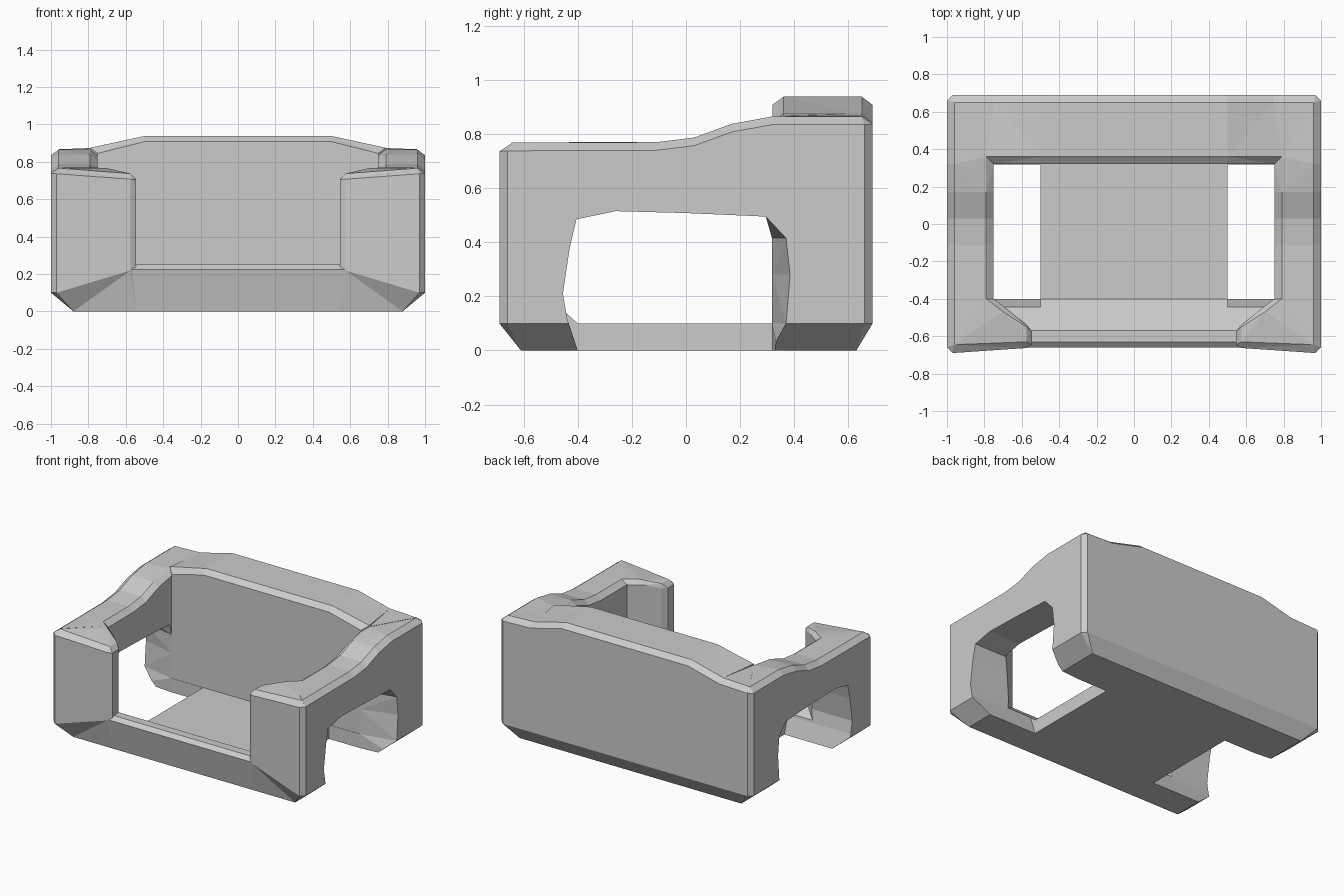
import bpy, bmesh

if "Cube" in bpy.data.objects:
    bpy.data.objects.remove(bpy.data.objects["Cube"])

def clamp(v, lo, hi):
    return max(lo, min(hi, v))

def loft(name, rings):
    """Closed-section loft with capped ends."""
    bm = bmesh.new()
    vs = [[bm.verts.new(p) for p in r] for r in rings]
    n = len(rings[0])
    for a, b in zip(vs, vs[1:]):
        for i in range(n):
            j = (i + 1) % n
            bm.faces.new((a[i], a[j], b[j], b[i]))
    bm.faces.new(vs[0][::-1])
    bm.faces.new(vs[-1])
    bmesh.ops.remove_doubles(bm, verts=bm.verts, dist=0.0005)
    bmesh.ops.dissolve_degenerate(bm, edges=bm.edges, dist=0.0005)
    bmesh.ops.triangulate(bm, faces=bm.faces)
    bmesh.ops.recalc_face_normals(bm, faces=bm.faces)
    me = bpy.data.meshes.new(name)
    bm.to_mesh(me)
    bm.free()
    ob = bpy.data.objects.new(name, me)
    bpy.context.collection.objects.link(ob)
    return ob

def boolean(target, other, op):
    m = target.modifiers.new(op, 'BOOLEAN')
    m.operation, m.solver, m.object = op, 'EXACT', other
    bpy.context.view_layer.objects.active = target
    bpy.ops.object.modifier_apply(modifier=m.name)
    bpy.data.objects.remove(other)

# Wall stations from back centre to front post: outer x,y, inner x,y, top height, chamfer height
stations = [
    (0.50, 0.69, 0.50, 0.32, 0.938, 0.10),
    (0.75, 0.69, 0.75, 0.32, 0.875, 0.10),
    (0.97, 0.69, 0.75, 0.32, 0.867, 0.10),
    (1.0, 0.66, 0.75, 0.32, 0.865, 0.10),
    (1.0, 0.32, 0.75, 0.32, 0.865, 0.10),
    (1.0, 0.17, 0.75, 0.17, 0.838, 0.10),
    (1.0, 0.03, 0.75, 0.03, 0.787, 0.10),
    (1.0, -0.11, 0.75, -0.11, 0.77, 0.10),
    (1.0, -0.40, 0.75, -0.40, 0.77, 0.10),
    (1.0, -0.66, 0.70, -0.438, 0.768, 0.10),
    (0.97, -0.69, 0.66, -0.47, 0.766, 0.10),
    (0.575, -0.663, 0.575, -0.537, 0.737, 0.219),
    (0.545, -0.645, 0.545, -0.575, 0.705, 0.226),
]

def section(s, side):
    ox, oy, ix, iy, h, c = s
    back = iy > 0.3
    post_end = ox < 0.6 and not back
    bx, by = min(ox, 0.88), clamp(oy, -0.61, 0.63)
    tx, ty = min(ox, 0.96), clamp(oy, -0.645, 0.65)
    jx = ix + (0.04 if ix > 0.6 else 0)
    jy = 0.36 if back else iy
    if post_end:
        ty, jy = -0.63, min(iy, -0.55)
    drop = 0.001 if ox < 0.55 and post_end else 0.03
    pts = [(bx, by, 0), (ox, oy, c), (ox, oy, h - drop), (tx, ty, h),
           (jx, jy, h), (ix, iy, h - drop), (ix, iy, 0)]
    return [(side * x, y, z) for x, y, z in pts]

# U-shaped wall with thick back, sloped sides and inturned front posts
body = loft("bin_body", [section(s, -1) for s in reversed(stations)] +
            [section(s, 1) for s in stations])

# Floor with ramp and raised front lip
floor_profile = [(0.4, 0), (-0.61, 0), (-0.66, 0.225), (-0.63, 0.25),
                 (-0.57, 0.25), (-0.4, 0.1), (0.4, 0.1)]
floor = loft("floor", [[(x, y, z) for y, z in floor_profile] for x in (-0.8, 0.8)])
boolean(body, floor, 'UNION')

# Side openings reaching down through the floor
hole = [(-0.39, -0.05), (-0.40, 0), (-0.44, 0.12), (-0.455, 0.21), (-0.43, 0.38),
        (-0.405, 0.485), (-0.26, 0.515), (0, 0.508), (0.295, 0.495), (0.37, 0.415),
        (0.385, 0.28), (0.37, 0.1), (0.34, 0), (0.325, -0.05)]
for side in (-1, 1):
    rings = []
    for x, ymax in ((0.5, 0.318), (0.75, 0.318), (1.0, 1), (1.1, 1)):
        rings.append([(side * x, min(y, ymax), z) for y, z in hole])
    cutter = loft("side_cutter", rings)
    cutter.hide_render = True
    boolean(body, cutter, 'DIFFERENCE')

# Merge flat triangles into clean faces
bm = bmesh.new()
bm.from_mesh(body.data)
bmesh.ops.remove_doubles(bm, verts=bm.verts, dist=0.0005)
bmesh.ops.dissolve_limit(bm, angle_limit=0.01, verts=bm.verts, edges=bm.edges)
bm.to_mesh(body.data)
bm.free()
